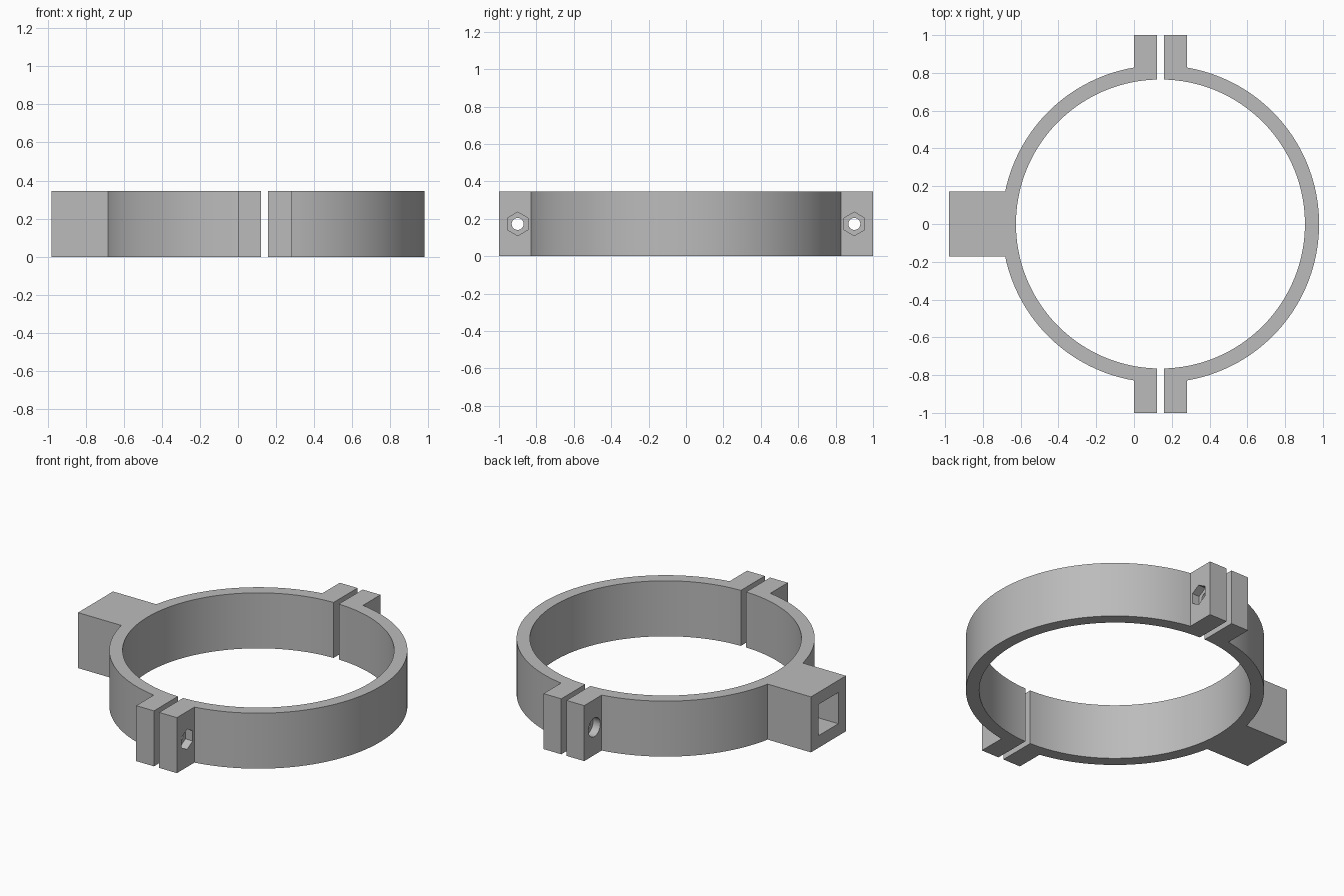
import bpy, bmesh
from math import sin, cos, asin, acos, pi, tau

cube = bpy.data.objects.get("Cube")
if cube:
    bpy.data.objects.remove(cube, do_unlink=True)

CX = 0.14               # ring centre
RO, RI = 0.84, 0.765    # ring radii
H = 0.345               # height
GAP = 0.018             # half the split between the two halves
LUG = 0.14              # outer face of the bolt lugs, from ring centre
BOX, BOX_HALF = 1.12, 0.172

grey = bpy.data.materials.new("grey_plastic")
grey.use_nodes = True
grey.diffuse_color = (0.5, 0.5, 0.5, 1)
bsdf = next(n for n in grey.node_tree.nodes if n.type == 'BSDF_PRINCIPLED')
bsdf.inputs["Base Color"].default_value = grey.diffuse_color
bsdf.inputs["Roughness"].default_value = 0.6


def prism(name, points, lo, hi, axis):
    """Extrude a 2D outline from lo to hi along x or z."""
    bm = bmesh.new()

    def place(a, b, c):
        return (c, a, b) if axis == 'x' else (a, b, c)
    bottom = [bm.verts.new(place(a, b, lo)) for a, b in points]
    top = [bm.verts.new(place(a, b, hi)) for a, b in points]
    bm.faces.new(bottom)
    bm.faces.new(top)
    n = len(points)
    for i in range(n):
        j = (i + 1) % n
        bm.faces.new((bottom[i], bottom[j], top[j], top[i]))
    bmesh.ops.recalc_face_normals(bm, faces=bm.faces)
    mesh = bpy.data.meshes.new(name)
    bm.to_mesh(mesh)
    bm.free()
    mesh.materials.append(grey)
    obj = bpy.data.objects.new(name, mesh)
    bpy.context.collection.objects.link(obj)
    return obj


def arc(r, a0, a1, n):
    return [(r * cos(a0 + (a1 - a0) * i / n), r * sin(a0 + (a1 - a0) * i / n))
            for i in range(n + 1)]


def activate(obj):
    bpy.ops.object.select_all(action='DESELECT')
    obj.select_set(True)
    bpy.context.view_layer.objects.active = obj


def cut(obj, cutter):
    mod = obj.modifiers.new("cut", 'BOOLEAN')
    mod.operation = 'DIFFERENCE'
    mod.solver = 'EXACT'
    mod.object = cutter
    activate(obj)
    bpy.ops.object.modifier_apply(modifier=mod.name)
    bpy.data.objects.remove(cutter, do_unlink=True)


def polygon(r, n, y):
    """Regular outline in the yz plane with a corner pointing up."""
    return [(y + r * sin(tau * i / n), H / 2 + r * cos(tau * i / n)) for i in range(n)]


def clamp_half(name, side, with_box):
    ai, ao = acos(GAP / RI), acos(LUG / RO)
    outline = arc(RI, ai, -ai, 72) + [(GAP, -1), (LUG, -1)]
    if with_box:
        ab = asin(BOX_HALF / RO)
        outline += arc(RO, -ao, -ab, 32) + [(BOX, -BOX_HALF), (BOX, BOX_HALF)]
        outline += arc(RO, ab, ao, 32)
    else:
        outline += arc(RO, -ao, ao, 72)
    outline += [(LUG, 1), (GAP, 1)]
    return prism(name, [(CX + side * u, v) for u, v in outline], 0, H, 'z')


left_half = clamp_half("clamp_half_plain", 1, False)
right_half = clamp_half("clamp_half_with_socket", -1, True)

# Bolt holes, with nut pockets on one half and round counterbores on the other
for half, side, sides, radius in ((left_half, 1, 6, 0.063), (right_half, -1, 32, 0.058)):
    for y in (-0.9, 0.9):
        cut(half, prism("bolt_hole", polygon(0.032, 32, y), CX - 0.3, CX + 0.3, 'x'))
        ends = sorted((CX + side * (LUG - 0.05), CX + side * (LUG + 0.1)))
        cut(half, prism("pocket", polygon(radius, sides, y), *ends, 'x'))

# Blind square socket in the end of the box
s = 0.097
square = [(-s, H / 2 - s), (s, H / 2 - s), (s, H / 2 + s), (-s, H / 2 + s)]
cut(right_half, prism("socket", square, CX - BOX - 0.1, CX - BOX + 0.26, 'x'))

for half in (left_half, right_half):
    activate(half)
    bpy.ops.object.shade_smooth_by_angle(angle=pi / 6)
